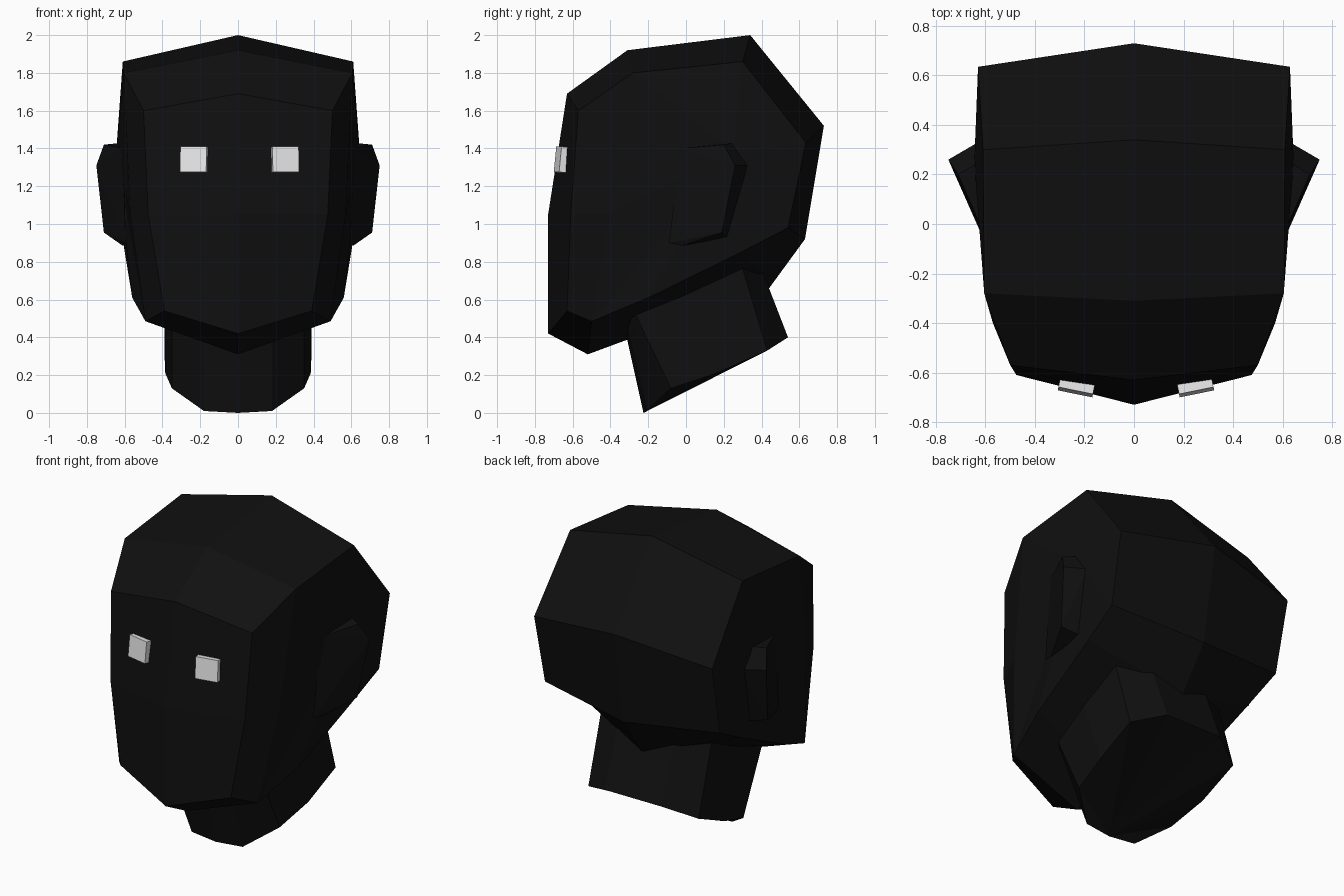
import bpy, bmesh
from mathutils import Vector, Euler

cube = bpy.data.objects.get("Cube")
if cube:
    bpy.data.objects.remove(cube, do_unlink=True)


def material(name, rgb):
    m = bpy.data.materials.new(name)
    m.use_nodes = True
    m.diffuse_color = (*rgb, 1)
    b = m.node_tree.nodes["Principled BSDF"]
    b.inputs["Base Color"].default_value = (*rgb, 1)
    b.inputs["Roughness"].default_value = 0.8
    return m


black = material("matte black", (0.005, 0.005, 0.005))
light = material("pale grey", (0.8, 0.8, 0.8))


def finish(name, bm, mat):
    bmesh.ops.remove_doubles(bm, verts=bm.verts, dist=0.0005)
    bmesh.ops.recalc_face_normals(bm, faces=bm.faces)
    me = bpy.data.meshes.new(name)
    bm.to_mesh(me)
    bm.free()
    me.materials.append(mat)
    ob = bpy.data.objects.new(name, me)
    bpy.context.collection.objects.link(ob)
    return ob


def add_face(bm, pts, side=1):
    bm.faces.new([bm.verts.new((p[0] * side, p[1], p[2])) for p in pts])


# Head: centre-line profile (y, z) paired with the side edge (x, y, z)
centre = [(-.63, 1.69), (-.31, 1.92), (.34, 2.0), (.73, 1.52), (.63, .92),
          (.44, .66), (-.25, .41), (-.52, .31), (-.73, .42), (-.73, 1.05)]
edge = [(.50, -.57, 1.60), (.605, -.28, 1.80), (.61, .30, 1.86),
        (.63, .635, 1.43), (.62, .54, .98), (.60, .30, .855),
        (.56, -.20, .61), (.49, -.50, .485), (.39, -.63, .54),
        (.475, -.61, 1.05)]
temple = (.57, -.40, 1.05)
cheek = (.645, .25, 1.38)
bm = bmesh.new()
n = len(edge)
for s in (1, -1):
    for i in range(n):
        j = (i + 1) % n
        add_face(bm, [(0, *centre[i]), (0, *centre[j]), edge[j], edge[i]], s)
    # strip beside the face
    add_face(bm, [edge[0], edge[1], temple, edge[9]], s)
    add_face(bm, [edge[9], temple, edge[7], edge[8]], s)
    # flat side fanned around the widest point
    rim = edge[1:8] + [temple]
    for i in range(len(rim)):
        add_face(bm, [rim[i], rim[(i + 1) % len(rim)], cheek], s)
finish("head", bm, black)

# Neck: slanted lower rim (x, y, z) and how far each corner runs up (dy, dz)
half = [((0, -.225, 0), (-.12, .54)), ((.18, -.21, .01), (-.12, .54)),
        ((.35, -.08, .13), (-.23, .48)), ((.385, .16, .21), (-.18, .48)),
        ((.39, .43, .33), (-.15, .50)), ((.20, .54, .40), (-.17, .44)),
        ((0, .54, .40), (-.17, .44))]
low = [p for p, d in half]
high = [(p[0], p[1] + d[0], p[2] + d[1]) for p, d in half]
bm = bmesh.new()
for s in (1, -1):
    for i in range(len(half) - 1):
        add_face(bm, [low[i], low[i + 1], high[i + 1], high[i]], s)
    for i in range(1, len(half) - 1):
        for ring in (low, high):
            add_face(bm, [ring[0], ring[i], ring[i + 1]], s)
finish("neck", bm, black)

# Ears: wedges that flare outward toward the back
ear = [(.71, .20, 1.42), (.75, .26, 1.31), (.71, .19, .955),
       (.61, .26, 1.43), (.63, .33, 1.31), (.59, .22, .93),
       (.61, -.03, 1.40), (.595, -.09, .90), (.61, -.02, .885)]
for side, s in (("left", 1), ("right", -1)):
    bm = bmesh.new()
    for x, y, z in ear:
        bm.verts.new((x * s, y, z))
    bmesh.ops.convex_hull(bm, input=bm.verts)
    finish(side + "_ear", bm, black)

# Eyes: small blocks lying on the sloped face
for side, s, x in (("left", 1, .248), ("right", -1, .232)):
    bm = bmesh.new()
    bmesh.ops.create_cube(bm, size=1)
    bmesh.ops.scale(bm, vec=(.142, .05, .135), verts=bm.verts)
    ob = finish(side + "_eye", bm, light)
    ob.location = Vector((x * s, -.655, 1.34))
    ob.rotation_euler = Euler((-.1, 0, .2 * s))
